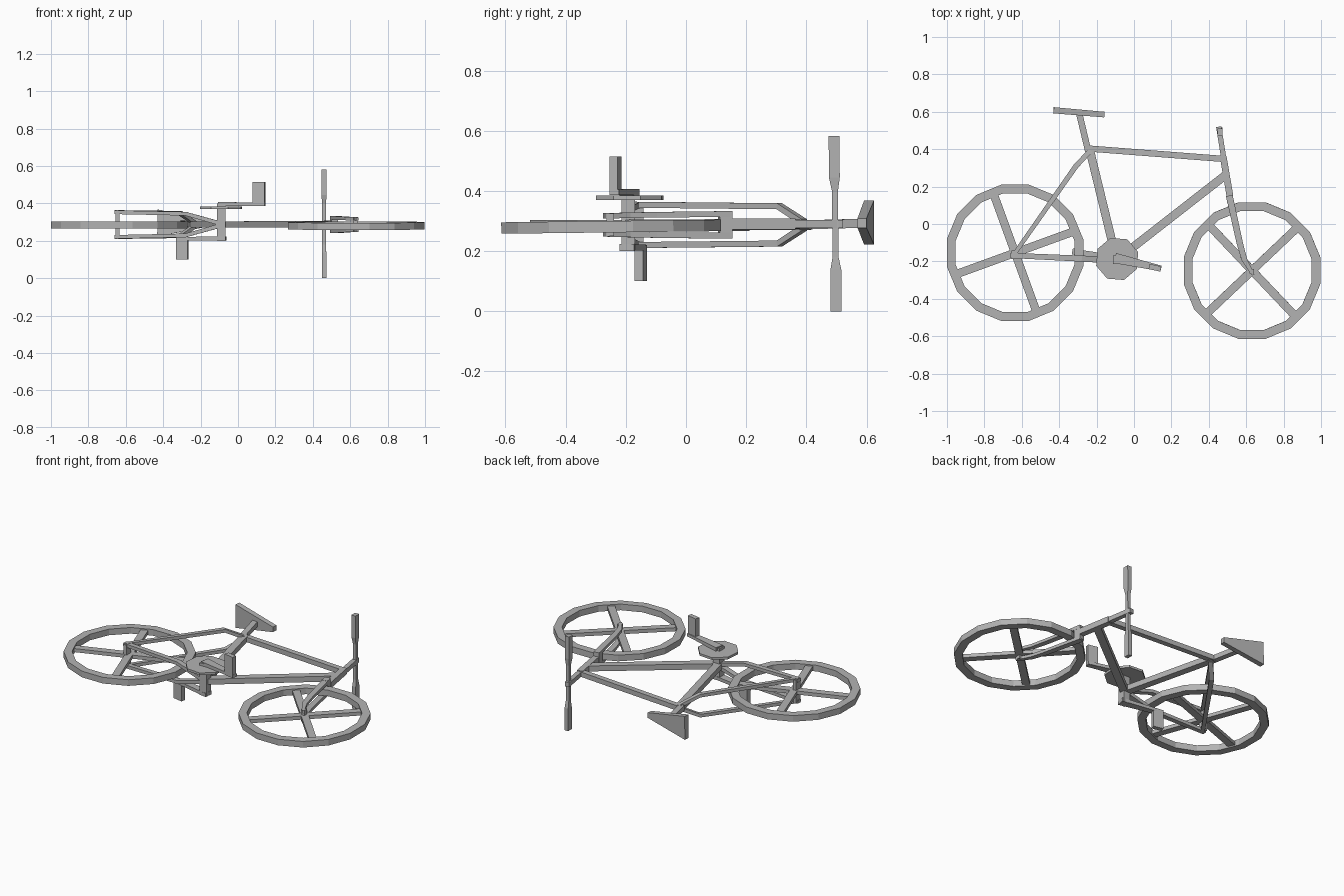
import bpy, bmesh, math
from mathutils import Vector

cube = bpy.data.objects.get("Cube")
if cube:
    bpy.data.objects.remove(cube, do_unlink=True)

grey = bpy.data.materials.new("plain grey")
grey.use_nodes = True
grey.diffuse_color = (0.45, 0.45, 0.45, 1)
grey.node_tree.nodes["Principled BSDF"].inputs["Base Color"].default_value = (0.45, 0.45, 0.45, 1)

MID = 0.287   # height of the frame's centre plane; the bicycle lies on its side


def finish(name, bm):
    bmesh.ops.recalc_face_normals(bm, faces=bm.faces)
    me = bpy.data.meshes.new(name)
    bm.to_mesh(me)
    bm.free()
    ob = bpy.data.objects.new(name, me)
    me.materials.append(grey)
    bpy.context.scene.collection.objects.link(ob)
    return ob


def add_bar(bm, path):
    """Sweep a four-sided section along (x, y, z, width, depth) points."""
    pts = [Vector(p[:3]) for p in path]
    rings = []
    for i, (p, q) in enumerate(zip(pts, path)):
        t = (pts[min(i + 1, len(pts) - 1)] - pts[max(i - 1, 0)]).normalized()
        ref = Vector((0, 0, 1)) if abs(t.z) < 0.9 else Vector((0, 1, 0))
        side = t.cross(ref).normalized()
        up = side.cross(t)
        rings.append([bm.verts.new(p + side * a * q[3] / 2 + up * b * q[4] / 2)
                      for a, b in ((-1, -1), (1, -1), (1, 1), (-1, 1))])
    for r, s in zip(rings, rings[1:]):
        for k in range(4):
            bm.faces.new((r[k], r[(k + 1) % 4], s[(k + 1) % 4], s[k]))
    bm.faces.new(rings[0])
    bm.faces.new(rings[-1])


def bar(name, *path):
    bm = bmesh.new()
    add_bar(bm, path)
    return finish(name, bm)


def prism(name, x, y, z0, z1, radius, sides, turn=0.0):
    bm = bmesh.new()
    low, high = [[bm.verts.new((x + radius * math.cos(a), y + radius * math.sin(a), z))
                  for a in [turn + math.tau * k / sides for k in range(sides)]]
                 for z in (z0, z1)]
    bm.faces.new(low)
    bm.faces.new(high)
    for k in range(sides):
        j = (k + 1) % sides
        bm.faces.new((low[k], low[j], high[j], high[k]))
    return finish(name, bm)


def wheel(name, x, y, z, spoke_angle, tilt):
    # sixteen-sided rim
    bm = bmesh.new()
    n = 16
    section = ((0.372, -0.019), (0.372, 0.019), (0.324, 0.019), (0.324, -0.019))
    rings = [[bm.verts.new((r * math.cos(a), r * math.sin(a), h)) for r, h in section]
             for a in [math.tau * (k + 0.5) / n for k in range(n)]]
    for i in range(n):
        a, b = rings[i], rings[(i + 1) % n]
        for k in range(4):
            bm.faces.new((a[k], a[(k + 1) % 4], b[(k + 1) % 4], b[k]))
    # two crossing bars make four spokes
    for k in range(2):
        a = spoke_angle + k * math.pi / 2
        c, s = 0.33 * math.cos(a), 0.33 * math.sin(a)
        add_bar(bm, [(-c, -s, 0, 0.044, 0.022), (c, s, 0, 0.044, 0.022)])
    ob = finish(name, bm)
    ob.location = (x, y, z)
    ob.rotation_euler = (tilt, 0, 0)


wheel("rear_wheel", -0.636, -0.154, 0.285, math.radians(20), 0.0)
wheel("front_wheel", 0.631, -0.249, 0.281, math.radians(43.5), 0.012)

# Frame tubes
bar("top_tube", (-0.25, 0.404, MID, 0.033, 0.03), (0.49, 0.347, MID + 0.003, 0.033, 0.03))
bar("down_tube", (-0.09, -0.19, MID, 0.045, 0.034), (0.49, 0.262, MID + 0.003, 0.045, 0.034))
bar("seat_tube", (-0.24, 0.41, MID, 0.045, 0.034), (-0.095, -0.185, MID, 0.045, 0.034))
bar("seat_post", (-0.295, 0.60, 0.293, 0.034, 0.03), (-0.245, 0.39, MID, 0.034, 0.03))
bar("head_tube", (0.477, 0.36, 0.29, 0.036, 0.036), (0.513, 0.15, 0.29, 0.036, 0.036))
bar("stem", (0.453, 0.52, 0.29, 0.028, 0.028), (0.48, 0.35, 0.29, 0.028, 0.028))
bar("bottom_bracket", (-0.09, -0.192, 0.2, 0.046, 0.046), (-0.09, -0.192, 0.40, 0.046, 0.046))

# Saddle: wide at the back, narrow at the nose
bar("saddle", (-0.43, 0.608, 0.295, 0.033, 0.145), (-0.158, 0.585, 0.293, 0.03, 0.032))

# Rear stays, fork blades, mirrored about the centre plane
for side, s in (("upper", 1), ("lower", -1)):
    bar("seat_stay_" + side, (-0.235, 0.39, MID + s * 0.01, 0.026, 0.02),
        (-0.31, 0.31, MID + s * 0.062, 0.028, 0.02),
        (-0.65, -0.175, MID + s * 0.067, 0.022, 0.02))
    bar("chain_stay_" + side, (-0.66, -0.168, MID + s * 0.066, 0.028, 0.02),
        (-0.28, -0.185, MID + s * 0.058, 0.032, 0.02),
        (-0.11, -0.193, MID + s * 0.01, 0.036, 0.022))
    bar("fork_blade_" + side, (0.51, 0.15, MID + s * 0.036, 0.036, 0.02),
        (0.565, -0.10, MID + s * 0.034, 0.034, 0.018),
        (0.59, -0.19, MID + s * 0.032, 0.03, 0.018),
        (0.637, -0.272, MID + s * 0.03, 0.014, 0.018))
bar("rear_axle", (-0.645, -0.164, 0.215, 0.022, 0.045), (-0.645, -0.164, 0.358, 0.022, 0.045))
bar("front_axle", (0.629, -0.252, 0.25, 0.025, 0.025), (0.629, -0.252, 0.325, 0.025, 0.025))
bar("fork_crown", (0.51, 0.152, 0.291, 0.036, 0.086), (0.517, 0.11, 0.291, 0.036, 0.086))

# Handlebar with two thicker grips
bar("handlebar", (0.46, 0.498, 0.0, 0.024, 0.036), (0.46, 0.498, 0.138, 0.024, 0.036),
    (0.46, 0.497, 0.18, 0.02, 0.02), (0.46, 0.495, 0.40, 0.02, 0.02),
    (0.46, 0.493, 0.445, 0.028, 0.036), (0.46, 0.492, 0.582, 0.028, 0.036))

# Chainring, cranks and pedals
prism("chainring", -0.09, -0.187, 0.37, 0.384, 0.118, 8, math.radians(18))
bar("upper_crank", (-0.102, -0.182, 0.396, 0.055, 0.022), (0.145, -0.238, 0.396, 0.03, 0.018))
bar("lower_crank", (-0.065, -0.197, 0.212, 0.05, 0.022), (-0.33, -0.147, 0.212, 0.03, 0.018))
for name, x, y, z0, z1 in (("upper_pedal", 0.112, -0.234, 0.386, 0.515),
                           ("lower_pedal", -0.298, -0.15, 0.1, 0.22)):
    pedal = bar(name, (0, 0, z0, 0.064, 0.028), (0, 0, z1, 0.064, 0.028))
    pedal.location = (x, y, 0)
    pedal.rotation_euler = (0, 0, math.radians(-12))
